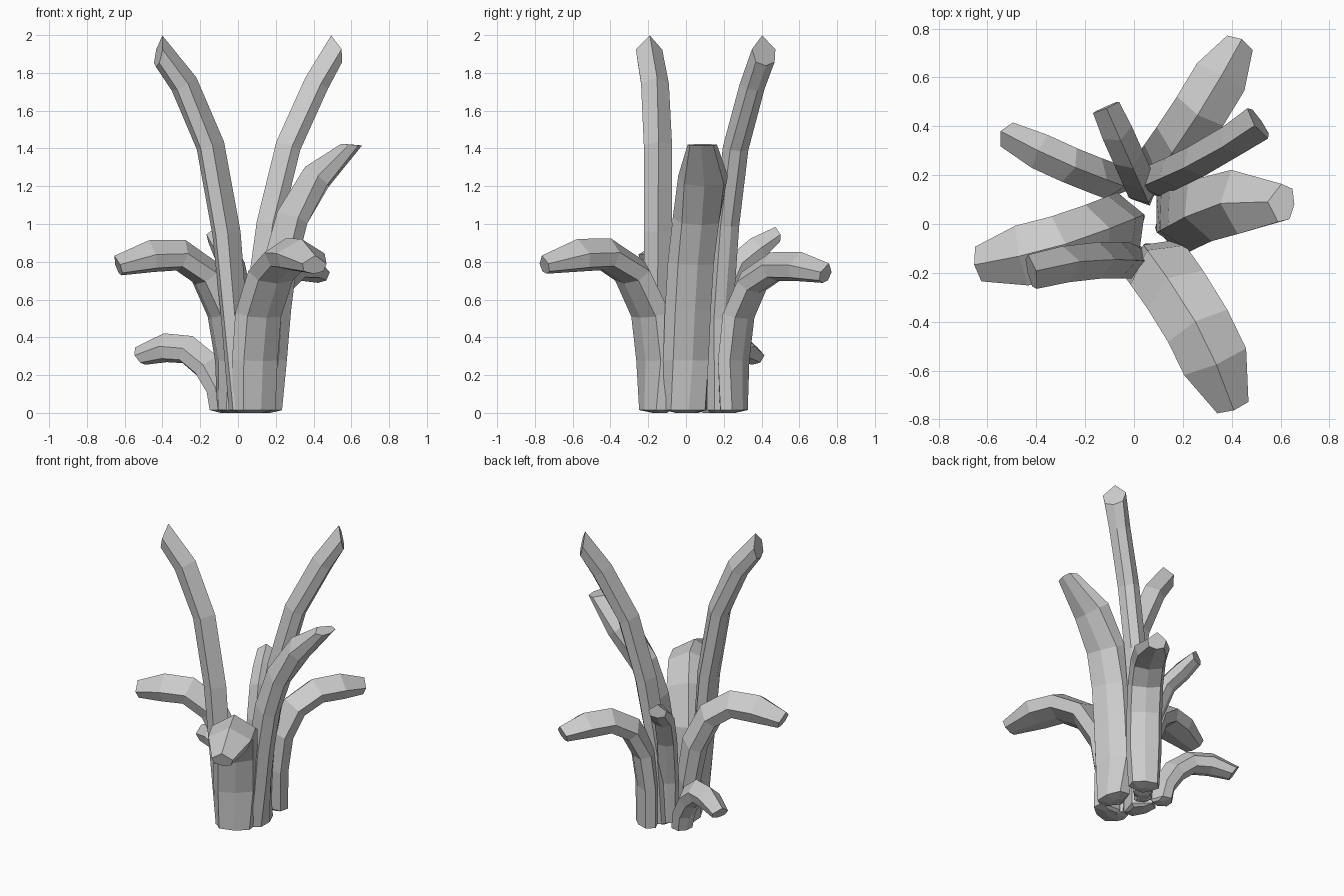
import bpy
import bmesh
from math import radians, cos, sin, pi, atan
from mathutils import Vector

# Remove the default cube only
cube = bpy.data.objects.get("Cube")
if cube:
    bpy.data.objects.remove(cube, do_unlink=True)

# Single plain grey for the whole plant
GREY = (0.6, 0.6, 0.6, 1.0)
material = bpy.data.materials.new("plain_grey")
material.use_nodes = True
material.diffuse_color = GREY
shader = next(n for n in material.node_tree.nodes if n.type == "BSDF_PRINCIPLED")
shader.inputs["Base Color"].default_value = GREY

# Leaf cross-section (across, up): ridge on top, shallow keel underneath
SECTION = [(0, 1), (-1, 0.1), (-0.8, -0.75), (0, -1), (0.8, -0.75), (1, 0.1)]


def leaf(name, base, heading, sway, size, tip_size, tip_pitch, path):
    """Sweep the section along a (outward, height) path that sways sideways."""
    origin = Vector((base[0], base[1], 0))
    up = Vector((0, 0, 1))
    points = [(0, 0.015)] + path
    last = len(points) - 1
    end = points[last][0]

    def heading_vectors(yaw):
        angle = radians(heading) + yaw
        return (Vector((cos(angle), sin(angle), 0)),
                Vector((-sin(angle), cos(angle), 0)))

    main_out, main_across = heading_vectors(0)
    bm = bmesh.new()

    def ring(centre, across, normal, wide, thick):
        return [bm.verts.new(centre + across * (u * wide) + normal * (v * thick))
                for u, v in SECTION]

    # Small foot under the leaf
    foot = ring(origin - main_out * 0.02, main_across, -main_out,
                size[0] * 0.4, size[1] * 0.4)
    rings = [foot]

    for i, (reach, height) in enumerate(points):
        turn = pi * reach / end
        outward, across = heading_vectors(atan(pi * sway / end * cos(turn)) if i else 0)
        before = Vector(points[max(i - 1, 0)])
        after = Vector(points[min(i + 1, last)])
        tangent = (after - before).normalized()
        wide, thick = size
        if i == 0:
            tangent = Vector((0, 1))
            wide, thick = wide * 0.87, thick * 0.92
        elif i == 1:
            thick *= 0.92
        elif i == last:
            tangent = Vector((cos(radians(tip_pitch)), sin(radians(tip_pitch))))
            wide, thick = tip_size
        normal = up * tangent.x - outward * tangent.y
        centre = (origin + main_out * reach + up * height
                  + main_across * (sway * sin(turn)))
        rings.append(ring(centre, across, normal, wide, thick))

    # Skin between the rings, then close both ends
    count = len(SECTION)
    for low, high in zip(rings, rings[1:]):
        for j in range(count):
            k = (j + 1) % count
            bm.faces.new((low[j], low[k], high[k], high[j]))
    bm.faces.new(foot[::-1])
    bm.faces.new(rings[-1])
    bmesh.ops.recalc_face_normals(bm, faces=bm.faces)

    mesh = bpy.data.meshes.new(name)
    bm.to_mesh(mesh)
    bm.free()
    mesh.materials.append(material)
    bpy.context.collection.objects.link(bpy.data.objects.new(name, mesh))


# Broad leaves that arch over and droop
leaf("front_drooping_leaf", (0.085, -0.15), -62, 0.03, (0.138, 0.087), (0.068, 0.05), -15,
     [(0, 0.28), (0.03, 0.53), (0.15, 0.745), (0.32, 0.84), (0.48, 0.835), (0.68, 0.785)])
leaf("back_drooping_leaf", (0.12, 0.24), 58, -0.01, (0.112, 0.078), (0.06, 0.055), -20,
     [(0, 0.28), (0.03, 0.52), (0.12, 0.69), (0.27, 0.775), (0.43, 0.775), (0.59, 0.74)])
leaf("right_drooping_leaf", (-0.03, 0.01), 196, 0.02, (0.125, 0.085), (0.072, 0.055), -20,
     [(0, 0.28), (0.04, 0.53), (0.14, 0.735), (0.29, 0.835), (0.45, 0.83), (0.63, 0.78)])

# Broad upright leaf
leaf("left_upright_leaf", (0.16, 0), 11, 0.042, (0.132, 0.082), (0.078, 0.055), 85,
     [(0, 0.28), (0.02, 0.55), (0.055, 0.8), (0.125, 1.03), (0.27, 1.25), (0.45, 1.42)])

# Narrow tall leaves
leaf("right_tall_leaf", (0.02, -0.15), 186, -0.02, (0.075, 0.075), (0.072, 0.085), 12,
     [(0.04, 0.5), (0.08, 0.95), (0.165, 1.415), (0.305, 1.74), (0.44, 1.915)])
leaf("left_tall_leaf", (0.07, 0.17), 29, -0.015, (0.068, 0.07), (0.075, 0.082), 12,
     [(0.02, 0.5), (0.1, 1.0), (0.21, 1.41), (0.38, 1.74), (0.5, 1.918)])

# Short inner leaf and low side leaf at the back
leaf("back_short_leaf", (0.04, 0.13), 114, 0, (0.065, 0.065), (0.058, 0.045), 5,
     [(0.01, 0.3), (0.07, 0.6), (0.16, 0.79), (0.27, 0.87), (0.38, 0.94)])
leaf("back_low_leaf", (-0.08, 0.17), 156, 0.01, (0.075, 0.077), (0.055, 0.055), -35,
     [(0.02, 0.13), (0.09, 0.25), (0.2, 0.335), (0.33, 0.345), (0.48, 0.3)])
